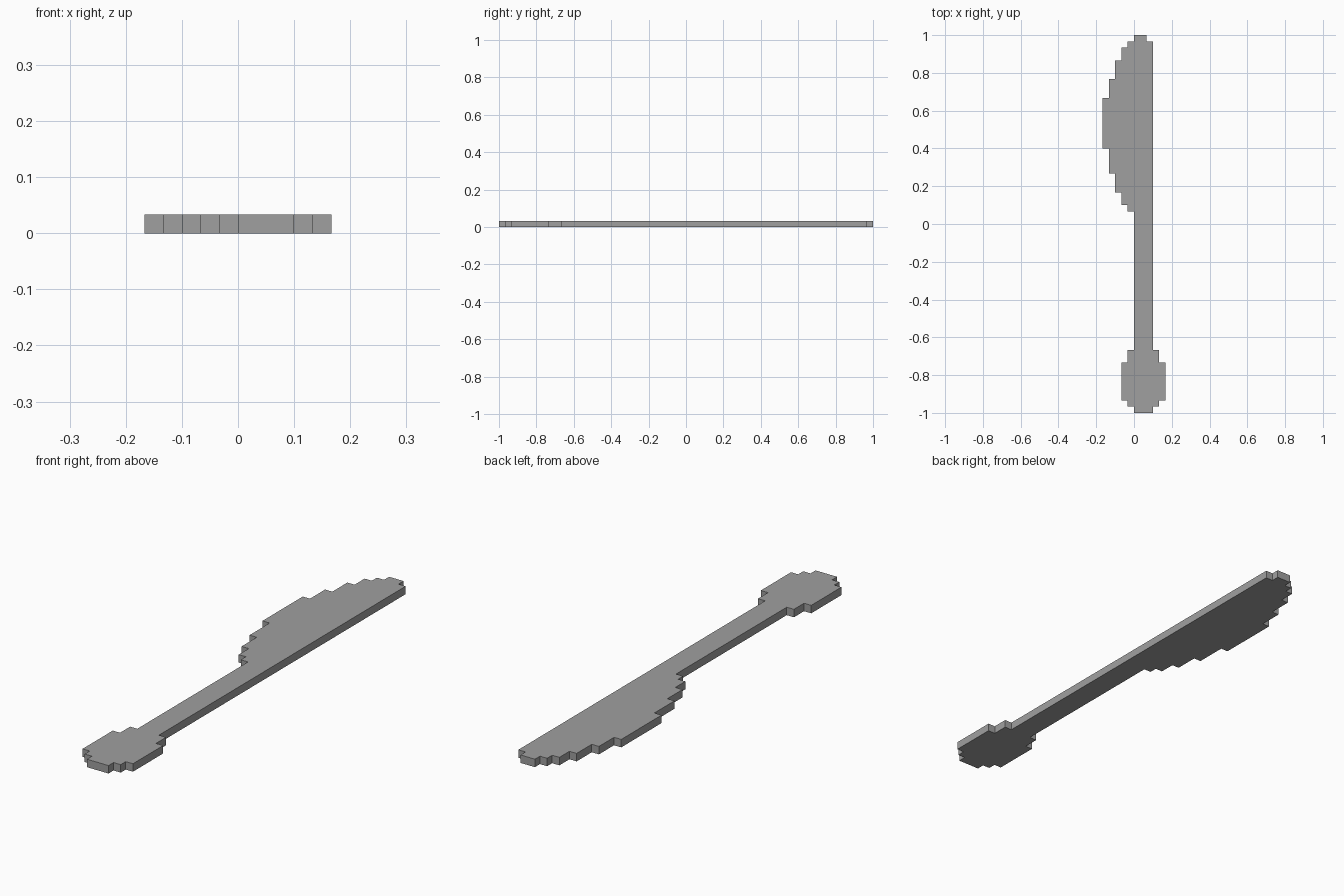
import bpy, bmesh

if "Cube" in bpy.data.objects:
    bpy.data.objects.remove(bpy.data.objects["Cube"])

U = 1 / 30  # size of one step of the outline

# Bands from tip to butt, in steps: (length along y, left x, right x)
blade = [(1, 0, 2), (1, -1, 3), (2, -2, 3), (3, -3, 3), (3, -4, 3),
         (8, -5, 3), (4, -4, 3), (3, -3, 3), (2, -2, 3), (1, -1, 3)]
neck = [(22, 0, 3)]
handle_end = [(2, -1, 4), (6, -2, 5), (1, -1, 4), (1, 0, 3)]


def stepped_outline(bands, top):
    """Closed counter-clockwise outline: down the left side, up the right."""
    left, right, y = [], [], top
    for length, x0, x1 in bands:
        for side, x in ((left, x0), (right, x1)):
            if len(side) > 1 and side[-1][0] == x:
                side.pop()  # straight run continues
            else:
                side.append((x, y))
            side.append((x, y - length))
        y -= length
    return left + right[::-1]


# Whole knife as one seamless flat plate
bm = bmesh.new()
outline = stepped_outline(blade + neck + handle_end, 30)
face = bm.faces.new([bm.verts.new((x * U, y * U, 0)) for x, y in outline])
plate = bmesh.ops.extrude_face_region(bm, geom=[face], use_keep_orig=True)
bmesh.ops.translate(bm, vec=(0, 0, U),
                    verts=[g for g in plate["geom"] if isinstance(g, bmesh.types.BMVert)])
bmesh.ops.recalc_face_normals(bm, faces=bm.faces)

mesh = bpy.data.meshes.new("table_knife")
bm.to_mesh(mesh)
bm.free()
bpy.context.collection.objects.link(bpy.data.objects.new("table_knife", mesh))

# Dark grey metal
metal = bpy.data.materials.new("dark_grey_metal")
metal.diffuse_color = (0.35, 0.35, 0.35, 1)
metal.use_nodes = True
metal.node_tree.nodes["Principled BSDF"].inputs["Base Color"].default_value = metal.diffuse_color
mesh.materials.append(metal)
